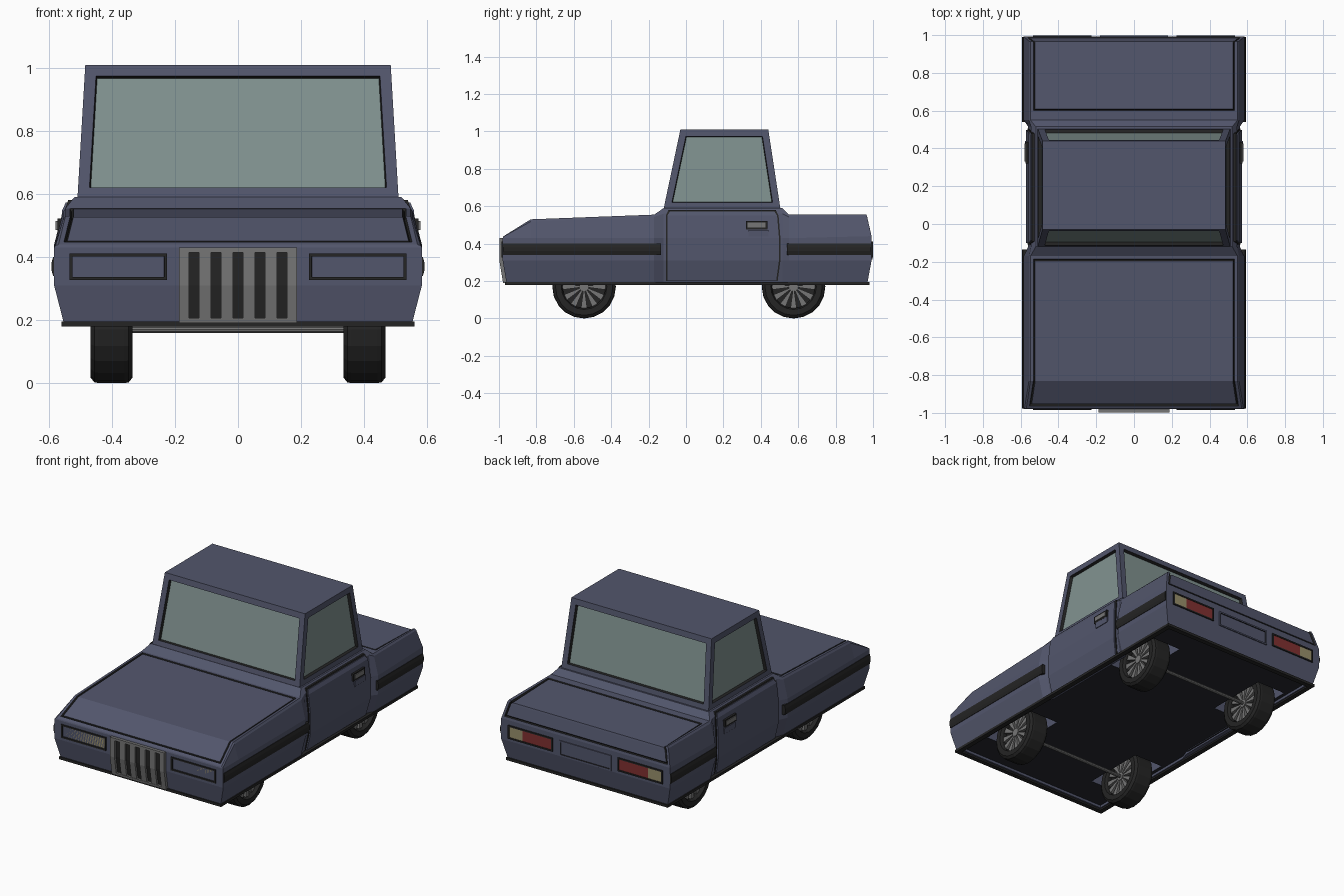
import bpy, bmesh
from math import sin, cos, pi

if "Cube" in bpy.data.objects:
    bpy.data.objects.remove(bpy.data.objects["Cube"])


def material(name, rgb):
    m = bpy.data.materials.new(name)
    m.diffuse_color = (*rgb, 1)
    m.use_nodes = True
    m.node_tree.nodes["Principled BSDF"].inputs["Base Color"].default_value = m.diffuse_color
    return m


PAINT = material("paint", (0.085, 0.093, 0.15))
BLACK = material("black", (0.018, 0.018, 0.018))
FLOOR = material("floor", (0.02, 0.022, 0.03))
GLASS = material("glass", (0.22, 0.29, 0.28))
METAL = material("metal", (0.18, 0.18, 0.18))
CREAM = material("cream", (0.32, 0.28, 0.15))
RED = material("red", (0.22, 0.03, 0.03))


def loft(bm, rings, closed=False):
    """Skin rings of points; ends are closed with a ladder of quads."""
    vs = [[bm.verts.new(p) for p in r] for r in rings]
    n = len(vs[0])
    for a, b in zip(vs, vs[1:] + (vs[:1] if closed else [])):
        for i in range(n):
            j = (i + 1) % n
            bm.faces.new((a[i], a[j], b[j], b[i]))
    if not closed:
        for r in (vs[0], vs[-1]):
            for i in range(n // 2 - 1):
                bm.faces.new((r[i], r[i + 1], r[n - 2 - i], r[n - 1 - i]))


def solid(parts):
    bm = bmesh.new()
    for p in parts:
        loft(bm, p)
    bmesh.ops.recalc_face_normals(bm, faces=bm.faces)
    bm.normal_update()
    return bm


def finish(name, bm, mats, mirror=False):
    me = bpy.data.meshes.new(name)
    bmesh.ops.recalc_face_normals(bm, faces=bm.faces)
    bm.to_mesh(me)
    bm.free()
    for m in mats:
        me.materials.append(m)
    ob = bpy.data.objects.new(name, me)
    bpy.context.collection.objects.link(ob)
    if mirror:
        ob.modifiers.new("mirror", 'MIRROR')
    return ob


def build(name, parts, mat, mirror=False):
    return finish(name, solid(parts), [mat], mirror)


def box(x0, x1, y0, y1, z0, z1):
    return [[(x0, y0, z), (x1, y0, z), (x1, y1, z), (x0, y1, z)] for z in (z0, z1)]


def inset(bm, faces, t, d=0.0, mat=None):
    new = bmesh.ops.inset_region(bm, faces=faces, thickness=t, depth=d,
                                 use_even_offset=True, use_boundary=True)['faces']
    if mat is not None:
        for f in new:
            f.material_index = mat
    bm.normal_update()


# Body: cross-sections along the length, five points per side
def section(ys, xs, zs):
    half = list(zip(xs, ys, zs))
    return half + [(-x, y, z) for x, y, z in reversed(half)]


def fender(y, top):
    return section([y] * 5, (.553, .584, .584, .556, .548), (.19, .31, .43, top - .012, top))


def middle(y):
    return section([y] * 5, (.535, .56, .56, .545, .52), (.19, .31, .43, .56, .59))


bm = solid([[
    section((-.96, -.98, -.98, -.978, -.975), (.553, .584, .584, .58, .57), (.19, .31, .43, .436, .44)),
    fender(-.83, .53), fender(-.17, .555), middle(-.12), middle(.515),
    fender(.55, .555), fender(.585, .555),
    section((.97, .992, .992, .968, .965), (.553, .584, .584, .556, .548), (.19, .31, .44, .545, .555)),
]])
centre = [(f, f.calc_center_median()) for f in bm.faces]
hood = [f for f, c in centre if abs(c.x) < .01 and -.96 < c.y < -.18 and f.normal.z > .3]
trunk = [f for f, c in centre if abs(c.x) < .01 and c.y > .58 and f.normal.z > .15]
under = [f for f, c in centre if f.normal.z < -.9]
for lid in (hood, trunk):                       # black groove around each lid
    inset(bm, lid, .015)
    inset(bm, lid, .004, -.012, 1)
    inset(bm, lid, .006, .01, 1)
inset(bm, under, .03)
inset(bm, under, .001, -.015)
for f in under:
    f.material_index = 2
body = finish("body", bm, [PAINT, BLACK, FLOOR])

# Wheel wells
AXLES = (-.545, .575)
wells = build("wheel_well_cutter", [box(.3, .5, y - .2, y + .2, .1, .36) for y in AXLES], PAINT, True)
wells.hide_render = True
wells.hide_viewport = False
wells.display_type = 'WIRE'
cut = body.modifiers.new("wells", 'BOOLEAN')
cut.operation, cut.object, cut.solver = 'DIFFERENCE', wells, 'EXACT'

# Cabin with recessed windows
bm = solid([[[(-x, y0, z), (x, y0, z), (x, y1, z), (-x, y1, z)]
             for x, y0, y1, z in ((.51, -.12, .505, .585), (.485, -.03, .44, 1.01))]])
for f in [f for f in bm.faces if abs(f.normal.z) < .5]:
    inset(bm, [f], .036)
    inset(bm, [f], .004, -.018, 1)
    f.material_index = 2
finish("cabin", bm, [PAINT, BLACK, GLASS])


# Doors with dark seals
def door(grow, out):
    rows = ((.2, .535, -.1, .482), (.31, .56, -.1, .497), (.43, .56, -.1, .497),
            (.55, .546, -.1, .487), (.573, .535, -.085, .472))
    return [[(x - .04, a - grow, z), (x + out, a - grow, z), (x + out, b + grow, z), (x - .04, b + grow, z)]
            for z, x, a, b in [(z + (grow if i == 4 else 0), x, a, b) for i, (z, x, a, b) in enumerate(rows)]]


build("door_seal", [door(.008, .004)], BLACK, True)
build("door", [door(0, .012)], PAINT, True)
build("handle_recess", [box(.54, .574, .32, .435, .476, .522)], BLACK, True)
build("handle", [box(.54, .579, .33, .425, .486, .514)], METAL, True)
build("handle_plate", [box(.55, .576, .335, .44, .438, .474)], PAINT, True)

# Side strips and lower trim
strip = ((.57, .34), (.587, .34), (.593, .36), (.593, .38), (.587, .4), (.57, .4))
build("side_strip", [[[(x, y, z) for x, z in strip] for y in span]
                     for span in ((-.978, -.135), (.54, .99))], BLACK, True)
build("lower_trim", [box(.53, .56, -.968, .98, .18, .196)], BLACK, True)
build("end_trim", [box(-.53, .53, -.968, -.94, .18, .196), box(-.53, .53, .95, .98, .18, .196)], BLACK)


# Grille follows the tilt of the nose
def bar(x0, x1, z0, z1, d):
    rings = []
    for z in [z0] + ([.31] if z0 < .31 < z1 else []) + [z1]:
        y = -.98 + max(0, .31 - z) / 6
        rings.append([(x0, y - d, z), (x1, y - d, z), (x1, y + .02, z), (x0, y + .02, z)])
    return rings


build("grille_back", [bar(-.185, .185, .195, .425, .003)], BLACK)
build("grille", [bar(-.188, .188, .415, .43, .018), bar(-.188, .188, .19, .206, .018)]
      + [bar(x - .019, x + .019, .206, .415, .016) for x in (-.105, -.035, .035, .105)]
      + [bar(s * .172 - .016, s * .172 + .016, .206, .415, .018) for s in (-1, 1)], METAL)


# Lamps and plate: boxes with a recessed face
def recess(name, x0, x1, z0, z1, y0, y1, side, mats, mirror=False):
    bm = solid([box(x0, x1, y0, y1, z0, z1)])
    f = [f for f in bm.faces if f.normal.y * side > .9]
    inset(bm, f, .009)
    inset(bm, f, .001, -.006, 1)
    f[0].material_index = 2
    finish(name, bm, mats, mirror)


recess("headlight", .225, .535, .327, .411, -.986, -.95, -1, [BLACK, BLACK, CREAM], True)
recess("tail_lamp_bezel", .225, .535, .327, .411, .95, .999, 1, [BLACK, BLACK, BLACK], True)
build("tail_lamp_red", [box(.234, .435, .96, .996, .336, .402)], RED, True)
build("tail_lamp_amber", [box(.435, .526, .96, .996, .336, .402)], CREAM, True)
recess("plate_recess", -.18, .18, .315, .41, .95, .998, 1, [PAINT, BLACK, PAINT])


# Wheels
def ring(cy, x, r, n):
    return [(x, cy + r * cos(2 * pi * i / n), .17 + r * sin(2 * pi * i / n)) for i in range(n)]


tyre, hubs, spokes = bmesh.new(), [], []
for cy in AXLES:
    loft(tyre, [ring(cy, x, r, 20) for x, r in
                ((.335, .122), (.335, .153), (.347, .168), (.36, .17), (.443, .17), (.456, .168),
                 (.468, .153), (.468, .122), (.455, .115), (.348, .115))], True)
    loft(tyre, [ring(cy, x, .118, 20) for x in (.375, .428)])
    hubs.append([ring(cy, x, .026, 12) for x in (.35, .453)])
    for k in range(12):
        a = 2 * pi * k / 12
        spokes.append([[(x, cy + r * cos(a) - w * sin(a), .17 + r * sin(a) + w * cos(a))
                        for x, w in ((.355, -h), (.448, -h), (.448, h), (.355, h))]
                       for r, h in ((.02, .004), (.118, .017))])
finish("tyre", tyre, [BLACK], True)
build("wheel_spokes", spokes, METAL, True)
build("wheel_hub", hubs, METAL, True)
build("axle", [[ring(cy, x, .011, 10) for x in (-.38, .38)] for cy in AXLES], METAL)
